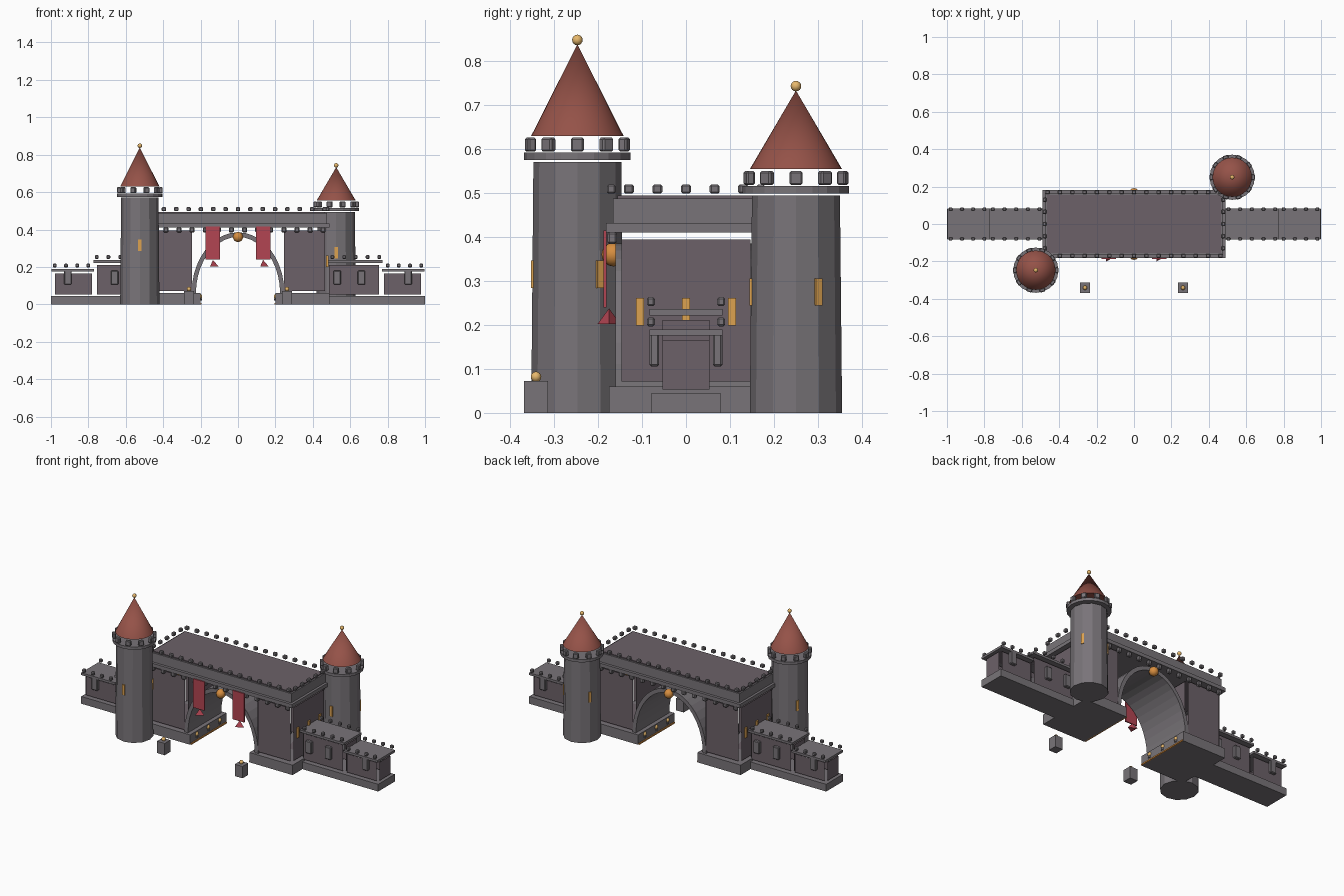
import bpy, bmesh, math
from mathutils import Matrix, Vector

if "Cube" in bpy.data.objects:
    bpy.data.objects.remove(bpy.data.objects["Cube"])

def mat(name, col):
    m = bpy.data.materials.new(name)
    m.diffuse_color = (*col, 1)
    m.use_nodes = True
    m.node_tree.nodes["Principled BSDF"].inputs["Base Color"].default_value = m.diffuse_color
    return m

STONE = mat("stone", (0.19, 0.175, 0.19))
WALL = mat("wall", (0.15, 0.12, 0.14))
ROOF = mat("roof_tile", (0.30, 0.085, 0.065))
CLOTH = mat("cloth", (0.45, 0.06, 0.085))
GLOW = mat("glow", (0.72, 0.36, 0.08))
GOLD = mat("gold", (0.8, 0.48, 0.15))
ORANGE = mat("orange", (0.68, 0.27, 0.05))

def finish(name, bm, material, smooth=False):
    me = bpy.data.meshes.new(name)
    bmesh.ops.recalc_face_normals(bm, faces=bm.faces)
    bm.to_mesh(me)
    bm.free()
    ob = bpy.data.objects.new(name, me)
    bpy.context.collection.objects.link(ob)
    me.materials.append(material)
    for p in me.polygons:
        p.use_smooth = smooth
    return ob

def add_cube(bm, c, s, rot=0.0):
    m = Matrix.Translation(c) @ Matrix.Rotation(rot, 4, 'Z') @ Matrix.Diagonal((*s, 1))
    return bmesh.ops.create_cube(bm, size=1, matrix=m)["verts"]

def box(name, x, y, z, material=STONE, open_bevel=0.0):
    """Box from ranges; open_bevel leaves an open slit along every edge."""
    bm = bmesh.new()
    add_cube(bm, [(a + b) / 2 for a, b in (x, y, z)], [abs(b - a) for a, b in (x, y, z)])
    if open_bevel:
        r = bmesh.ops.bevel(bm, geom=bm.edges[:], offset=open_bevel, segments=1, affect='EDGES')
        bm.normal_update()
        cut = [f for f in bm.faces if max(abs(v) for v in f.normal) < 0.9]
        bmesh.ops.delete(bm, geom=cut, context='FACES')
    return finish(name, bm, material)

def blocks(name, items, material=STONE, bevel=0.004):
    """Many small blocks in one object: (centre, size, turn)."""
    bm = bmesh.new()
    for c, s, r in items:
        add_cube(bm, c, s, r)
    if bevel:
        bmesh.ops.bevel(bm, geom=bm.edges[:], offset=bevel, segments=1, affect='EDGES')
    return finish(name, bm, material)

def cyl(name, c, r1, r2, z0, z1, n, material=STONE, smooth=False):
    bm = bmesh.new()
    bmesh.ops.create_cone(bm, cap_ends=True, segments=n, radius1=r1, radius2=r2, depth=z1 - z0,
                          matrix=Matrix.Translation((c[0], c[1], (z0 + z1) / 2)))
    ob = finish(name, bm, material)
    if smooth:
        for p in ob.data.polygons:
            p.use_smooth = abs(p.normal.z) < 0.9
    return ob

def ball(name, c, r, material=GOLD):
    bm = bmesh.new()
    bmesh.ops.create_uvsphere(bm, u_segments=12, v_segments=8, radius=r, matrix=Matrix.Translation(c))
    return finish(name, bm, material, True)

# Round towers: shaft, collar, merlons, floating cone roof, finial, slit windows
def tower(side, c, top, cone_top, win_z):
    cyl(side + "_tower_shaft", c, 0.105, 0.1, 0, top, 12)
    cyl(side + "_tower_collar", c, 0.121, 0.121, top + 0.005, top + 0.022, 20)
    items, wins = [], []
    for i in range(10):
        a = i * math.tau / 10
        items.append(((c[0] + 0.112 * math.cos(a), c[1] + 0.112 * math.sin(a), top + 0.04),
                      (0.02, 0.03, 0.032), a))
    blocks(side + "_tower_merlons", items)
    for d in (-90, 30, 150):
        a = math.radians(d)
        wins.append(((c[0] + 0.1 * math.cos(a), c[1] + 0.1 * math.sin(a), win_z),
                     (0.012, 0.017, 0.062), a))
    blocks(side + "_tower_windows", wins, GLOW, 0)
    cyl(side + "_tower_roof", c, 0.105, 0.0, top + 0.06, cone_top, 32, ROOF, True)
    ball(side + "_tower_finial", (*c, cone_top + 0.01), 0.012)

tower("left", (-0.525, -0.247), 0.57, 0.838, 0.315)
tower("right", (0.525, 0.25), 0.494, 0.733, 0.275)

# Gatehouse piers, plinths and their lamps
for s, side in ((-1, "left"), (1, "right")):
    box(side + "_plinth", (s * 0.2, s * 0.49), (-0.175, 0.175), (0, 0.06))
    box(side + "_pier", (s * 0.235, s * 0.475), (-0.158, 0.158), (0.06, 0.405), WALL, 0.011)
    box(side + "_threshold_glow", (s * 0.194, s * 0.204), (-0.172, 0.172), (0.0, 0.008), ORANGE)
    for y in (-0.11, 0, 0.11):
        cyl(side + "_lamp_base", (s * 0.205, y), 0.012, 0.012, 0.02, 0.032, 8)
        ball(side + "_lamp", (s * 0.205, y, 0.042), 0.014)
    blocks(side + "_pier_windows", [((s * 0.477, y, 0.23), (0.012, 0.018, 0.062), 0)
                                    for y in (-0.105, 0, 0.105)], GLOW, 0)
    # Free-standing lamp posts in front of the gate
    box(side + "_post", (s * 0.262 - 0.026, s * 0.262 + 0.026), (-0.368, -0.314), (0, 0.072))
    ball(side + "_post_lamp", (s * 0.262, -0.341, 0.082), 0.012)

# Arch: elliptical barrel vault, open spandrels
bm = bmesh.new()
N = 20
rings = []
for i in range(N + 1):
    a = math.pi * i / N
    ca, sa = math.cos(a), math.sin(a)
    rings.append([bm.verts.new((ra * ca, y, 0.06 + rb * sa))
                  for ra, rb, y in ((0.225, 0.3, -0.16), (0.248, 0.325, -0.16),
                                    (0.248, 0.325, 0.16), (0.225, 0.3, 0.16))])
for p, q in zip(rings, rings[1:]):
    for k in range(4):
        bm.faces.new((p[k], p[(k + 1) % 4], q[(k + 1) % 4], q[k]))
bm.faces.new(rings[0])
bm.faces.new(rings[-1])
finish("arch_vault", bm, STONE)
for y, n in ((-0.165, "front"), (0.165, "back")):
    ball(n + "_keystone_ball", (0, y, 0.36), 0.027, ORANGE)

# Deck, parapet and corbels
box("deck_slab", (-0.49, 0.49), (-0.182, 0.182), (0.41, 0.432))
box("deck_wall", (-0.475, 0.475), (-0.166, 0.166), (0.432, 0.488))
box("deck_floor", (-0.465, 0.465), (-0.156, 0.156), (0.488, 0.494), WALL)
row = []
for i in range(15):
    x = -0.462 + i * 0.066
    row += [((x, y, 0.509), (0.024, 0.02, 0.021), 0) for y in (-0.17, 0.17)]
for i in range(5):
    row += [((x, -0.13 + i * 0.065, 0.509), (0.02, 0.023, 0.021), 0) for x in (-0.478, 0.478)]
blocks("deck_merlons", row)
blocks("deck_corbels", [((-0.455 + i * 0.07, y, 0.398), (0.026, 0.022, 0.028), 0)
                        for i in range(14) for y in (-0.168, 0.168)], STONE, 0.005)

# Banners with small pyramid tails on the front
for s, side in ((-1, "left"), (1, "right")):
    x = s * 0.134
    box(side + "_banner", (x - 0.039, x + 0.039), (-0.188, -0.181), (0.24, 0.415), CLOTH)
    bm = bmesh.new()
    bmesh.ops.create_cone(bm, cap_ends=True, segments=3, radius1=0.03, radius2=0, depth=0.035,
                          matrix=Matrix.Translation((x, -0.175, 0.22)) @ Matrix.Rotation(-math.pi / 2, 4, 'Z'))
    finish(side + "_banner_tail", bm, CLOTH)

# Stepped side wings with slabs, merlons and buttresses
for s, side in ((-1, "left"), (1, "right")):
    box(side + "_wing_base", (s * 0.48, s * 1.0), (-0.08, 0.08), (0, 0.044))
    for part, x0, x1, top in (("inner", 0.475, 0.765, 0.222), ("outer", 0.77, 0.99, 0.176)):
        nm = side + "_" + part
        box(nm + "_wall", (s * x0, s * x1), (-0.065, 0.065), (0.042, top), WALL, 0.011)
        box(nm + "_slab", (s * x0, s * (x1 + 0.008)), (-0.083, 0.083), (top, top + 0.014))
        n = 5 if part == "inner" else 4
        items = [((s * (x0 + 0.03 + i * (x1 - x0 - 0.04) / (n - 1)), y, top + 0.031),
                  (0.02, 0.018, 0.02), 0) for i in range(n) for y in (-0.08, 0.08)]
        blocks(nm + "_merlons", items)
    blocks(side + "_buttresses", [((s * x, y, 0.143), (0.04, 0.022, 0.075), 0)
                                  for x in (0.53, 0.66, 0.91) for y in (-0.072, 0.072)])
